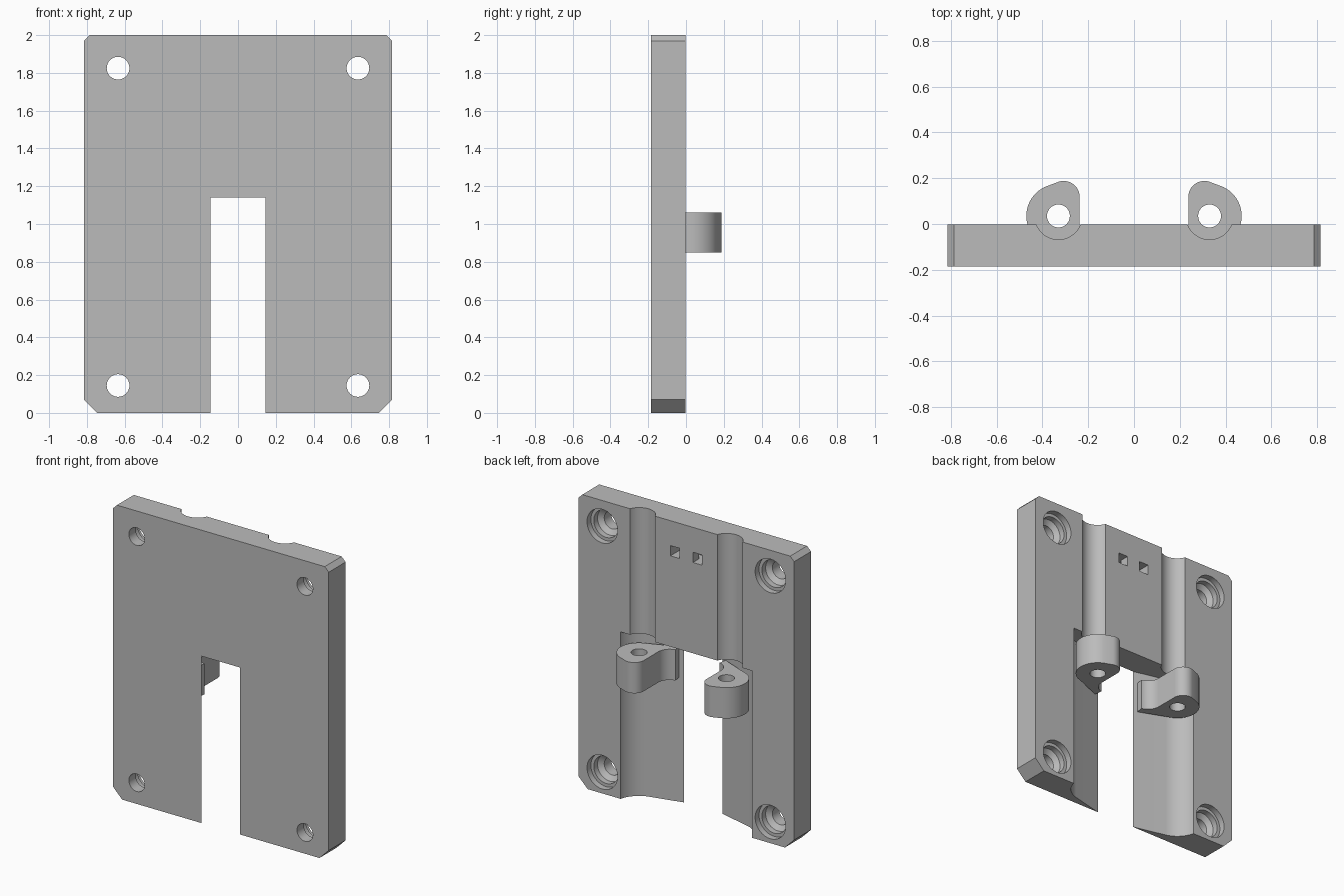
import bpy
import bmesh
from math import radians, sin, cos, pi

if "Cube" in bpy.data.objects:
    bpy.data.objects.remove(bpy.data.objects["Cube"])

FRONT, BACK, HEIGHT = -0.185, -0.003, 2.0
PIN_X, PIN_Y = 0.33, 0.035       # hinge axis, mirrored left and right
POCKET_TOP = 1.14

grey = bpy.data.materials.new("plain grey")
grey.use_nodes = True
grey.diffuse_color = (0.5, 0.5, 0.5, 1)
grey.node_tree.nodes["Principled BSDF"].inputs["Base Color"].default_value = (0.5, 0.5, 0.5, 1)


def finish(bm, name):
    bmesh.ops.recalc_face_normals(bm, faces=bm.faces)
    mesh = bpy.data.meshes.new(name)
    bm.to_mesh(mesh)
    bm.free()
    mesh.materials.append(grey)
    obj = bpy.data.objects.new(name, mesh)
    bpy.context.collection.objects.link(obj)
    return obj


def prism(name, points, low, high, axis="z"):
    """Extrude an outline: xy along z, or xz along y."""
    place = (lambda a, b, h: (a, b, h)) if axis == "z" else (lambda a, b, h: (a, h, b))
    bm = bmesh.new()
    face = bm.faces.new([bm.verts.new(place(a, b, low)) for a, b in points])
    side = bmesh.ops.extrude_face_region(bm, geom=[face])["geom"]
    top = [v for v in side if isinstance(v, bmesh.types.BMVert)]
    for v in top:
        v.co["xyz".index(axis)] = high
    return finish(bm, name)


def arc(cx, cy, r, start, end, steps):
    angles = [radians(start + (end - start) * i / steps) for i in range(steps + 1)]
    return [(cx + r * cos(t), cy + r * sin(t)) for t in angles]


def box(name, x0, x1, y0, y1, z0, z1):
    return prism(name, [(x0, y0), (x1, y0), (x1, y1), (x0, y1)], z0, z1)


def lathe_y(name, cx, cz, profile, steps=40):
    """Solid of revolution about a line along y; profile is (radius, y)."""
    bm = bmesh.new()
    rings = [[bm.verts.new((cx + r * cos(2 * pi * i / steps), y, cz + r * sin(2 * pi * i / steps)))
              for i in range(steps)] for r, y in profile]
    for a, b in zip(rings, rings[1:]):
        for i in range(steps):
            j = (i + 1) % steps
            bm.faces.new((a[i], a[j], b[j], b[i]))
    bm.faces.new(rings[0])
    bm.faces.new(rings[-1])
    return finish(bm, name)


def combine(target, tool, operation):
    mod = target.modifiers.new(operation, "BOOLEAN")
    mod.operation, mod.solver, mod.object = operation, "EXACT", tool
    bpy.context.view_layer.objects.active = target
    bpy.ops.object.modifier_apply(modifier=mod.name)
    bpy.data.objects.remove(tool)


def mirror(points):
    return [(-x, y) for x, y in reversed(points)]


# Plate with chamfered corners
half = [(0.745, 0), (0.815, 0.07), (0.815, 1.97), (0.785, HEIGHT)]
plate = prism("mounting_plate", half + mirror(half), FRONT, BACK, "y")

# Central slot with ramps that rise into round hinge pockets
pocket = [(0.145, -0.3), (0.145, FRONT)] + arc(PIN_X, PIN_Y, 0.17, -77, -13, 14) + [(0.496, 0.3)]
combine(plate, prism("pocket_cutter", pocket + mirror(pocket), -0.1, POCKET_TOP), "DIFFERENCE")

# Pin grooves above the pockets
for side in (-1, 1):
    groove = arc(side * PIN_X, PIN_Y, 0.103, 0, 354, 59)
    combine(plate, prism("groove_cutter", groove, 1.0, 2.2), "DIFFERENCE")

# Stepped screw holes
screw = [(0.06, -0.3), (0.06, -0.11), (0.093, -0.085), (0.093, -0.045), (0.115, -0.045), (0.115, 0.1)]
for x in (-0.635, 0.635):
    for z in (0.145, 1.825):
        combine(plate, lathe_y("screw_cutter", x, z, screw), "DIFFERENCE")

# Two square openings joined by a tunnel behind the surface
tunnel = [(-0.12, -0.12), (0.12, -0.12), (0.12, 0.1), (0.05, 0.1),
          (0.05, -0.07), (-0.05, -0.07), (-0.05, 0.1), (-0.12, 0.1)]
combine(plate, prism("tunnel_cutter", tunnel, 1.76, 1.83), "DIFFERENCE")

# Hinge lugs: round ear, raised nose and a tail blending into the ramp
lug = (arc(0.307, 0.118, 0.07, 0, 75, 8)
       + arc(PIN_X, PIN_Y, 0.14, 70, -77, 24)[::1])
ear = arc(PIN_X, PIN_Y, 0.14, -77, 65, 24)
nose = arc(0.307, 0.118, 0.07, 73, 180, 12)
fillet = arc(0.152, -0.04, 0.085, 0, -80, 10)
lug = [(0.175, -0.176)] + ear + nose + fillet
for side, name in ((1, "left"), (-1, "right")):
    outline = lug if side == 1 else mirror(lug)
    part = prism(name + "_hinge_lug", outline, 0.85, 1.06)
    hole = arc(side * PIN_X, PIN_Y, 0.05, 0, 350, 35)
    combine(part, prism("pin_hole_cutter", hole, 0.7, 1.12), "DIFFERENCE")
    combine(plate, part, "UNION")

bpy.ops.object.select_all(action="DESELECT")
plate.select_set(True)
bpy.context.view_layer.objects.active = plate
bpy.ops.object.shade_smooth_by_angle(angle=radians(25))
